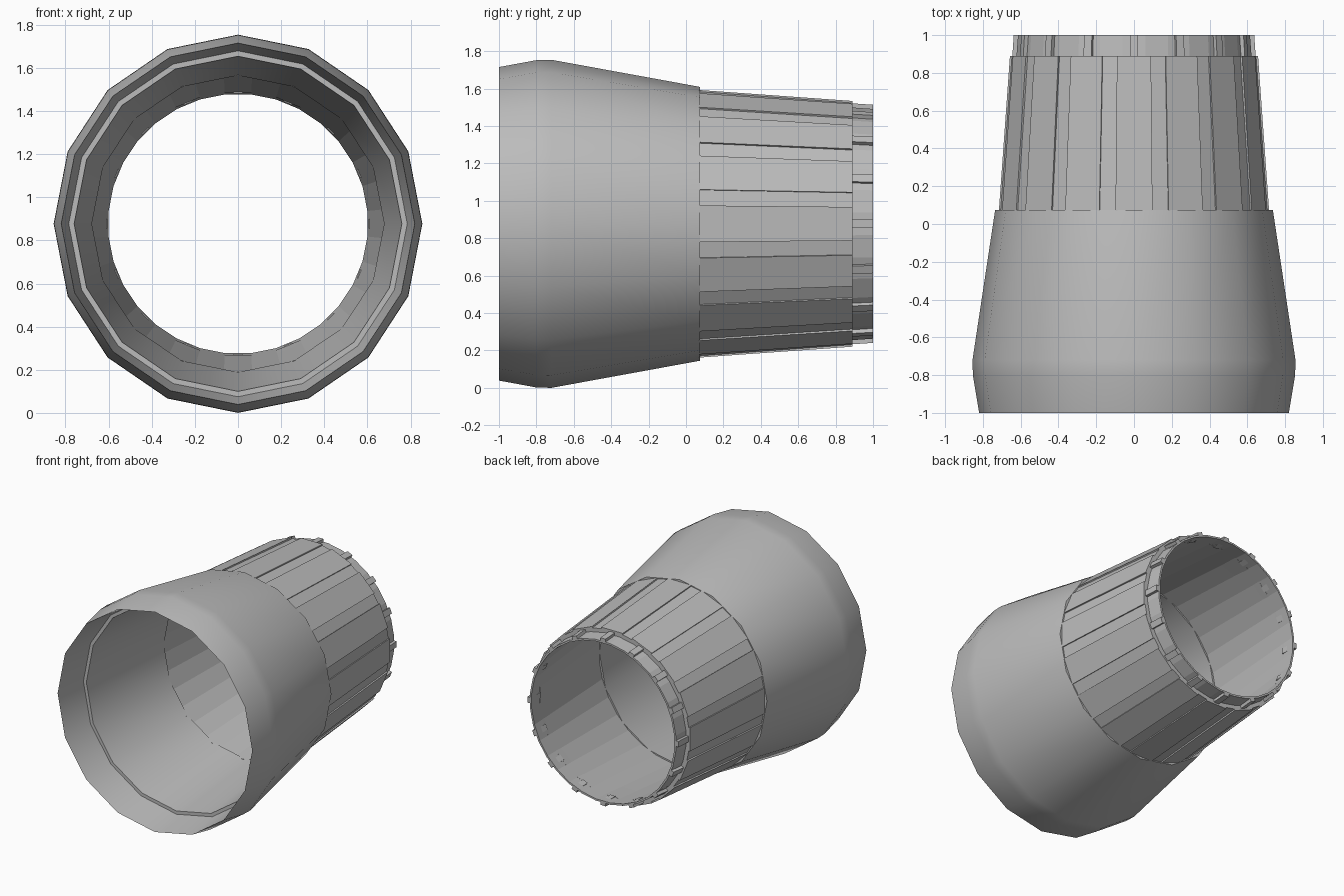
import bpy, math

if "Cube" in bpy.data.objects:
    bpy.data.objects.remove(bpy.data.objects["Cube"])

CZ = 0.877          # height of the nozzle axis
STEP = 22.5         # one petal per 22.5 degrees
HALF = 7.8          # half width of a petal in degrees

grey = bpy.data.materials.new("mid grey metal")
grey.diffuse_color = (0.5, 0.5, 0.5, 1)
grey.use_nodes = True
grey.node_tree.nodes["Principled BSDF"].inputs["Base Color"].default_value = grey.diffuse_color


def point(deg, y, rx, rz):
    a = math.radians(deg)
    return (rx * math.sin(a), y, CZ + rz * math.cos(a))


def make(name, verts, faces):
    me = bpy.data.meshes.new(name)
    me.from_pydata(verts, [], faces)
    me.materials.append(grey)
    ob = bpy.data.objects.new(name, me)
    bpy.context.collection.objects.link(ob)
    return ob


def lathe(name, profile, sides, offset=0):
    """Closed profile of (y, rx, rz), swept around the y axis."""
    verts, faces, n = [], [], len(profile)
    for i in range(sides):
        verts += [point(offset + 360 * i / sides, *p) for p in profile]
    for i in range(sides):
        j = (i + 1) % sides
        for k in range(n):
            m = (k + 1) % n
            faces.append((i * n + k, i * n + m, j * n + m, j * n + k))
    return make(name, verts, faces)


def plates(name, centre, half, front, back):
    """Sixteen plates; front and back are (y, inner radius, outer radius)."""
    verts, faces = [], []
    for i in range(16):
        c, b = centre + i * STEP, len(verts)
        for y, ri, ro in (front, back):
            for deg, r in ((c - half, ri), (c + half, ri),
                           (c + half, ro), (c - half, ro)):
                verts.append(point(deg, y, r, r))
        for f in ((0, 1, 2, 3), (7, 6, 5, 4), (0, 4, 5, 1),
                  (1, 5, 6, 2), (2, 6, 7, 3), (3, 7, 4, 0)):
            faces.append(tuple(b + k for k in f))
    return make(name, verts, faces)


# Front cowl: slightly oval, with a stepped inner lip
cowl = lathe("cowl", [
    (-1.00, 0.820, 0.838), (-0.80, 0.853, 0.875), (-0.72, 0.855, 0.877),
    (0.075, 0.735, 0.732), (0.075, 0.678, 0.688), (-0.74, 0.760, 0.777),
    (-0.74, 0.785, 0.802)], 16)

# Inner liner that ends in the exhaust rim
liner = lathe("liner", [
    (0.06, 0.700, 0.705), (0.89, 0.625, 0.625), (1.00, 0.617, 0.617),
    (1.00, 0.603, 0.603), (0.06, 0.683, 0.690)], 32, STEP / 4)

# Raised petals, recessed seals between them, small tabs on the rim
petals = plates("petals", 0, HALF, (0.07, 0.695, 0.722), (0.89, 0.615, 0.663))
seals = plates("seals", STEP / 2, STEP / 2 - HALF,
               (0.07, 0.695, 0.713), (0.89, 0.615, 0.652))
tabs = plates("rim_tabs", 0, 2.0, (0.88, 0.605, 0.645), (1.00, 0.607, 0.637))

# Consistent normals; smooth shading on the cowl only
for ob in (cowl, liner, petals, seals, tabs):
    bpy.ops.object.select_all(action='DESELECT')
    ob.select_set(True)
    bpy.context.view_layer.objects.active = ob
    bpy.ops.object.mode_set(mode='EDIT')
    bpy.ops.mesh.select_all(action='SELECT')
    bpy.ops.mesh.normals_make_consistent(inside=False)
    bpy.ops.object.mode_set(mode='OBJECT')
    if ob is cowl:
        bpy.ops.object.shade_smooth_by_angle(angle=math.radians(35))
